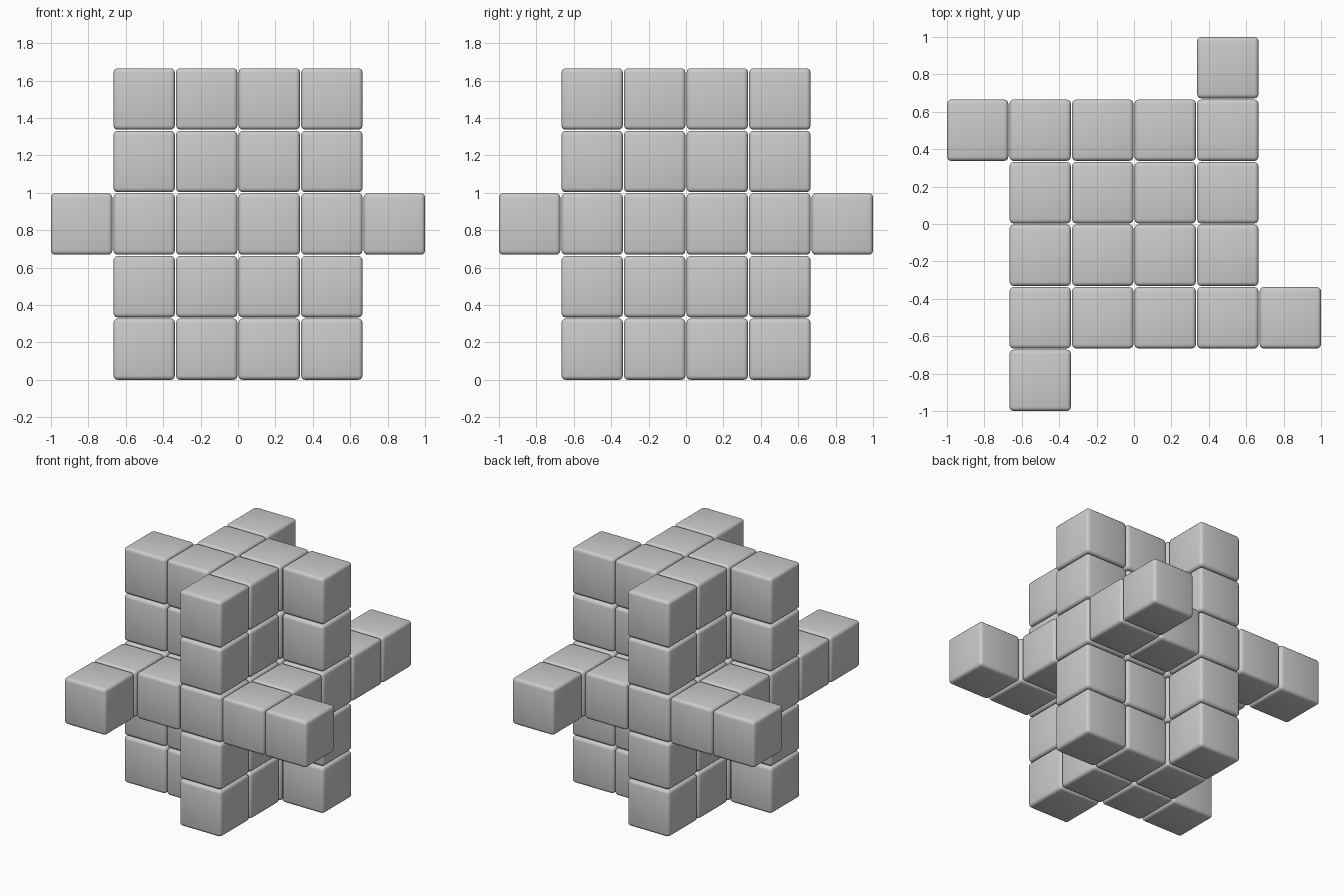
import bpy, bmesh
from mathutils import Matrix, Vector

if "Cube" in bpy.data.objects:
    bpy.data.objects.remove(bpy.data.objects["Cube"])

SIZE = 0.328             # edge length of one small cube
PITCH = (2 - SIZE) / 5   # spacing, leaving thin gaps


def blocks(name, cells):
    """Object made of separate rounded cubes; x, y in cells from the axis, z in layers."""
    bm = bmesh.new()
    for x, y, k in cells:
        pos = Vector((x * PITCH, y * PITCH, k * PITCH + SIZE / 2))
        bmesh.ops.create_cube(bm, size=SIZE, matrix=Matrix.Translation(pos))
    bmesh.ops.bevel(bm, geom=bm.edges[:], offset=0.022, segments=3,
                    profile=0.5, affect='EDGES')
    for f in bm.faces:
        f.smooth = True
    mesh = bpy.data.meshes.new(name)
    bm.to_mesh(mesh)
    bm.free()
    obj = bpy.data.objects.new(name, mesh)
    bpy.context.collection.objects.link(obj)
    return obj


def quarter_turns(x, y, n):
    for _ in range(n):
        x, y = -y, x
    return x, y


# square central column, five layers tall
blocks("core_column", [(x, y, k) for x in (-.5, .5) for y in (-.5, .5) for k in range(5)])

for n, side in enumerate(("right", "back", "left", "front")):
    # upright fin, offset to one side so the four form a pinwheel
    x, y = quarter_turns(1.5, .5, n)
    blocks(f"{side}_fin", [(x, y, k) for k in range(5)])
    # horizontal arm in the middle layer, with its protruding tip
    arm = [(1.5, -.5), (1.5, -1.5), (2.5, -1.5)]
    blocks(f"{side}_arm", [(*quarter_turns(ax, ay, n), 2) for ax, ay in arm])
